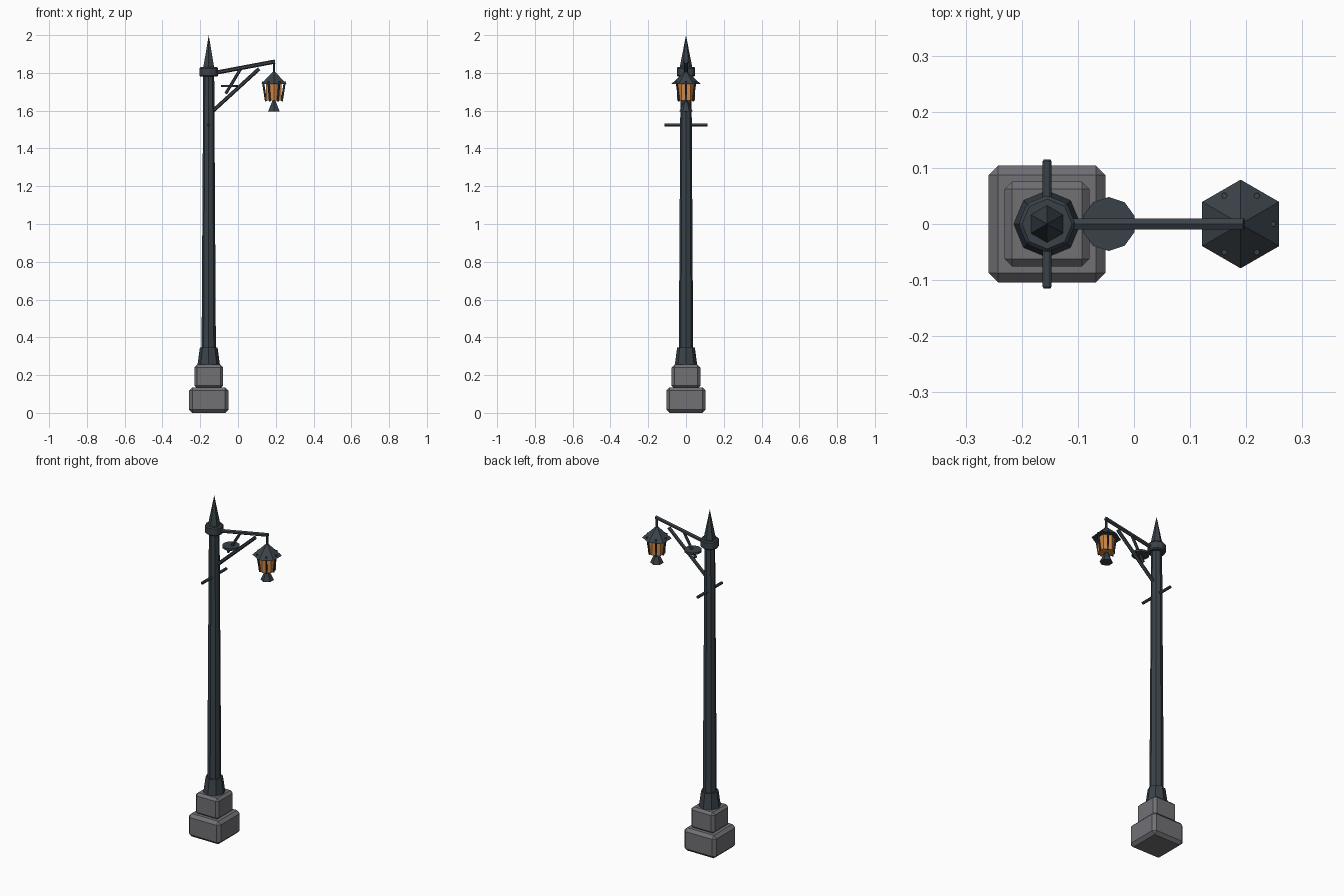
import bpy, math
from mathutils import Vector

if "Cube" in bpy.data.objects:
    bpy.data.objects.remove(bpy.data.objects["Cube"])

PX, LX = -0.155, 0.19      # pole axis and lantern axis


def material(name, rgb):
    m = bpy.data.materials.new(name)
    m.diffuse_color = (*rgb, 1)
    m.use_nodes = True
    m.node_tree.nodes["Principled BSDF"].inputs["Base Color"].default_value = m.diffuse_color
    return m


METAL = material("dark iron", (0.042, 0.055, 0.066))
STONE = material("grey stone", (0.165, 0.160, 0.175))
GLASS = material("amber glass", (0.62, 0.24, 0.06))


def finish(name, mat, bevel=0):
    o = bpy.context.object
    o.name = name
    o.data.materials.append(mat)
    if bevel:
        b = o.modifiers.new("bevel", 'BEVEL')
        b.width, b.segments, b.limit_method = bevel, 1, 'ANGLE'
    return o


def block(name, size, z0, z1, bevel):
    bpy.ops.mesh.primitive_cube_add(size=1, location=(PX, 0, (z0 + z1) / 2))
    bpy.context.object.scale = (size, size, z1 - z0)
    bpy.ops.object.transform_apply(location=False, rotation=False, scale=True)
    return finish(name, STONE, bevel)


def taper(name, x, z0, z1, r0, r1, sides, mat=METAL, bevel=0):
    bpy.ops.mesh.primitive_cone_add(vertices=sides, radius1=r0, radius2=r1,
                                    depth=z1 - z0, location=(x, 0, (z0 + z1) / 2))
    return finish(name, mat, bevel)


def rod(name, a, b, r, sides=6, bevel=0):
    a, b = Vector(a), Vector(b)
    bpy.ops.mesh.primitive_cylinder_add(vertices=sides, radius=r, depth=(b - a).length,
                                        location=(a + b) / 2)
    bpy.context.object.rotation_euler = (b - a).to_track_quat('Z', 'Y').to_euler()
    return finish(name, METAL, bevel)


# Stone base
block("base_lower_block", 0.208, 0, 0.135, 0.017)
block("base_upper_block", 0.152, 0.13, 0.255, 0.014)

# Pole, collars and spike
taper("pole_foot", PX, 0.25, 0.345, 0.06, 0.047, 8)
taper("pole", PX, 0.33, 1.80, 0.038, 0.029, 8)
taper("top_collar", PX, 1.78, 1.83, 0.051, 0.051, 8, bevel=0.006)
taper("spike", PX, 1.83, 2.0, 0.033, 0, 6)
rod("ladder_bar", (PX, -0.115, 1.525), (PX, 0.115, 1.525), 0.009, 8, bevel=0.003)

# Bracket
rod("arm", (-0.14, 0, 1.797), (0.196, 0, 1.86), 0.011)
rod("long_brace", (-0.14, 0, 1.592), (0.112, 0, 1.822), 0.010)
rod("short_brace", (-0.065, 0, 1.69), (0.012, 0, 1.818), 0.008)
taper("bracket_disc", -0.045, 1.724, 1.736, 0.048, 0.048, 10)

# Hanging lantern
rod("lantern_hanger", (LX, 0, 1.79), (LX, 0, 1.86), 0.006)
taper("lantern_roof", LX, 1.74, 1.805, 0.079, 0.008, 6)
taper("lantern_glass", LX, 1.653, 1.745, 0.047, 0.047, 6, GLASS)
taper("lantern_finial", LX, 1.595, 1.655, 0.036, 0.008, 6)
for i in range(6):
    c, s = math.cos(i * math.pi / 3), math.sin(i * math.pi / 3)
    rod(f"lantern_bar_{i + 1}", (LX + 0.042 * c, 0.042 * s, 1.65),
        (LX + 0.058 * c, 0.058 * s, 1.755), 0.0055)
